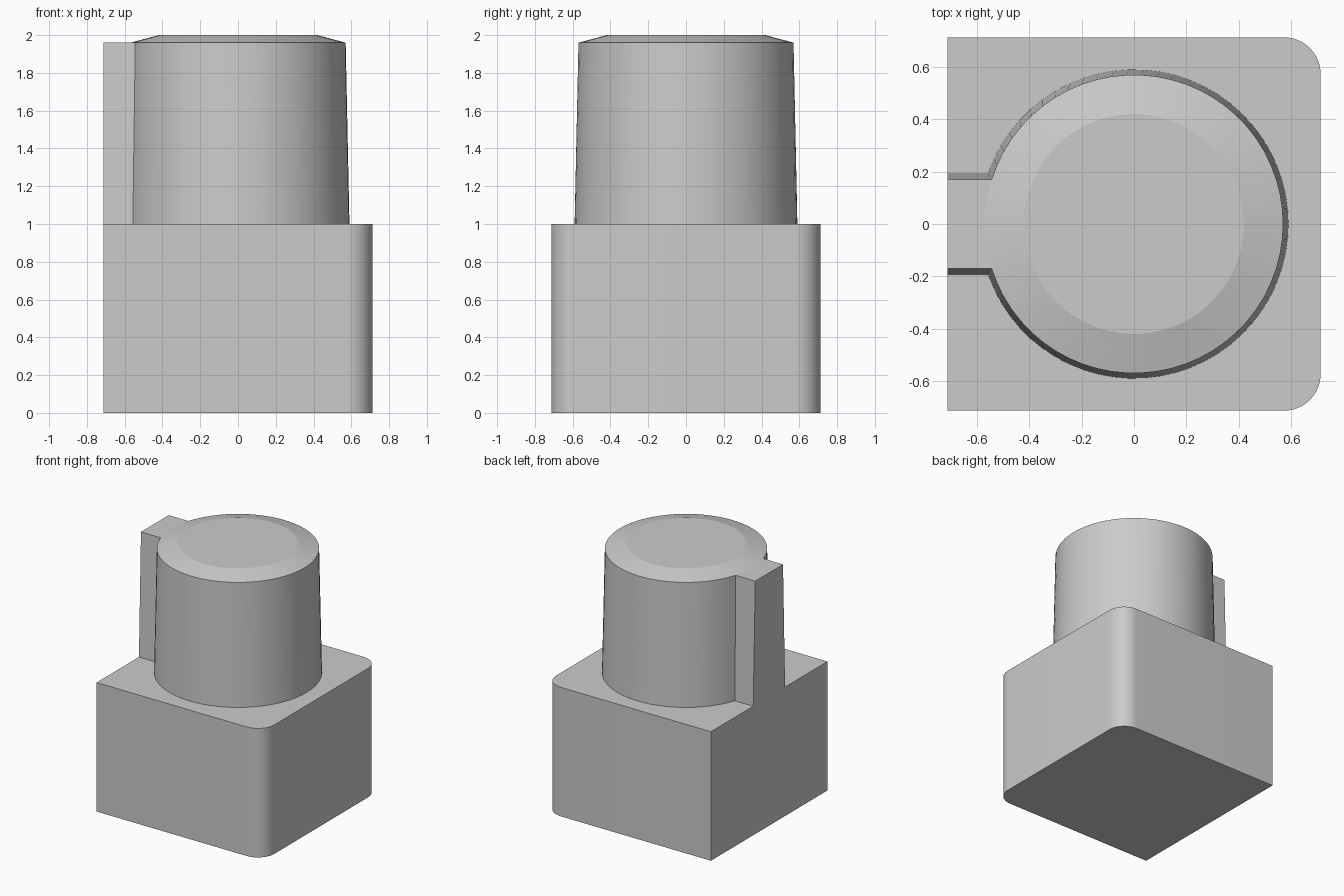
import bpy, bmesh
from math import sin, cos, asin, pi, radians

if "Cube" in bpy.data.objects:
    bpy.data.objects.remove(bpy.data.objects["Cube"])

W = 0.713          # half width of the base
CORNER = 0.14      # radius of the two rounded corners
SEGS = 56          # steps around the main arc of the stud

bm = bmesh.new()


def add_verts(points, z):
    return [bm.verts.new((x, y, z)) for x, y in points]


def arc(cx, cy, r, a0, a1, n):
    return [(cx + r * cos(a0 + (a1 - a0) * i / n),
             cy + r * sin(a0 + (a1 - a0) * i / n)) for i in range(n + 1)]


def bridge(low, high, closed=True):
    n = len(low)
    for i in range(n if closed else n - 1):
        j = (i + 1) % n
        bm.faces.new((low[i], low[j], high[j], high[i]))


def stud_section(r, h):
    """Main arc, then the outer key corners (upper, lower)."""
    a = pi - asin(h / r)
    return arc(0, 0, r, -a, a, SEGS) + [(-W, h), (-W, -h)]


# Keyed stud with slight draft
stud_low = add_verts(stud_section(0.59, 0.195), 1.0)
stud_high = add_verts(stud_section(0.57, 0.17), 1.96)
bridge(stud_low, stud_high)

# Base block: square left corners, rounded right corners
c = W - CORNER
outline = ([(-W, -W)] + arc(c, -c, CORNER, -pi / 2, 0, 12)
           + arc(c, c, CORNER, 0, pi / 2, 12) + [(-W, W)])
base_low = add_verts(outline, 0.0)
base_high = add_verts(outline, 1.0)
bridge(base_low, base_high, closed=False)
bm.faces.new(base_low[::-1])
key_up, key_down = stud_low[-2:]
bm.faces.new((base_low[-1], base_low[0], base_high[0], key_down, key_up, base_high[-1]))

# Shoulder of the base around the stud
bm.faces.new([key_down] + base_high + [key_up] + stud_low[:-2][::-1])

# Flat top of the key, meeting the round rim of the stud
a = pi - asin(0.17 / 0.57)
rim_gap = add_verts(arc(0, 0, 0.57, a, 2 * pi - a, 8)[1:-1], 1.96)
arc_high = stud_high[:-2]
bm.faces.new([arc_high[-1], stud_high[-2], stud_high[-1], arc_high[0]] + rim_gap[::-1])

# Shallow bevelled cap
rim = arc_high + rim_gap
cap = add_verts([(v.co.x * 0.42 / 0.57, v.co.y * 0.42 / 0.57) for v in rim], 2.0)
bridge(rim, cap)
bm.faces.new(cap)

bmesh.ops.recalc_face_normals(bm, faces=bm.faces)
mesh = bpy.data.meshes.new("keyed_peg_block")
bm.to_mesh(mesh)
bm.free()
block = bpy.data.objects.new("keyed_peg_block", mesh)
bpy.context.collection.objects.link(block)
bpy.context.view_layer.objects.active = block
block.select_set(True)
bpy.ops.object.shade_smooth_by_angle(angle=radians(12))
